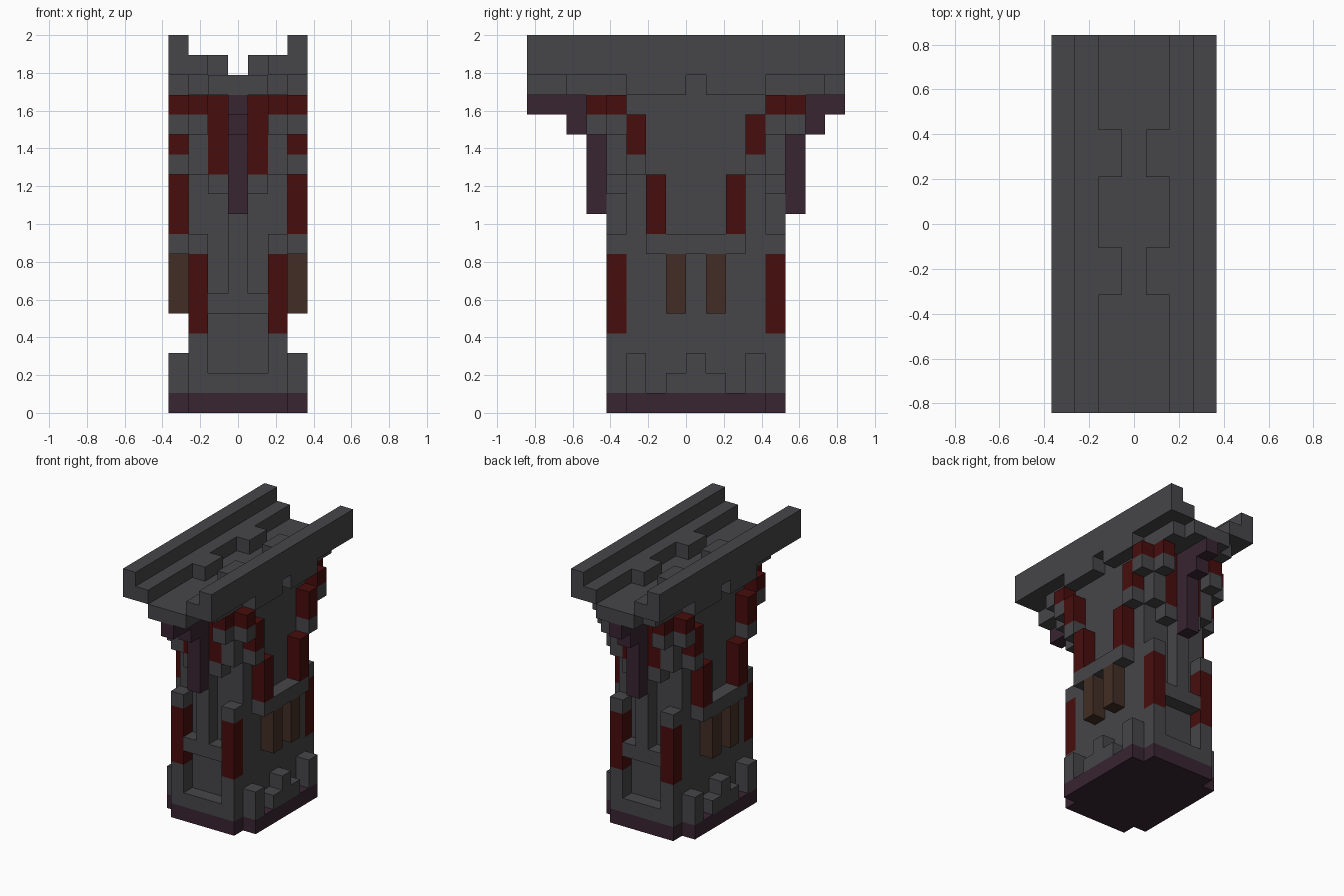
import bpy
import bmesh
from mathutils import Matrix, Vector

if "Cube" in bpy.data.objects:
    bpy.data.objects.remove(bpy.data.objects["Cube"], do_unlink=True)

UNIT = 2 / 19        # edge of one block
MID = 8              # middle row of the tower, front to back
HALF_DEPTH = 8       # rows from the front end to the centre


def material(name, colour):
    mat = bpy.data.materials.new(name)
    mat.use_nodes = True
    mat.diffuse_color = (*colour, 1)
    bsdf = next(n for n in mat.node_tree.nodes if n.type == "BSDF_PRINCIPLED")
    bsdf.inputs["Base Color"].default_value = (*colour, 1)
    bsdf.inputs["Roughness"].default_value = 0.9
    return mat


STONE = material("dark grey stone", (0.061, 0.059, 0.065))
RED = material("deep red", (0.064, 0.004, 0.004))
PURPLE = material("dark purple", (0.04, 0.018, 0.03))
BROWN = material("brown", (0.055, 0.027, 0.018))


def variants(box, sides, ends):
    """The box with its copies on the other side and at the other end."""
    (xa, xb), (ya, yb), z = box
    xs = {(xa, xb), (-xb, -xa)} if sides else {(xa, xb)}
    ys = {(ya, yb), (2 * MID - yb, 2 * MID - ya)} if ends else {(ya, yb)}
    return [(x, y, z) for x in sorted(xs) for y in sorted(ys)]


def part(name, mat, *boxes, sides=True, ends=True):
    """One object from boxes given as inclusive block ranges in x, y and z."""
    bm = bmesh.new()
    for box in boxes:
        for x, y, z in variants(box, sides, ends):
            size = Vector([b - a + 1 for a, b in (x, y, z)]) * UNIT
            centre = Vector((sum(x) / 2,
                             (sum(y) + 1) / 2 - HALF_DEPTH,
                             (sum(z) + 1) / 2)) * UNIT
            bmesh.ops.create_cube(
                bm, size=1, matrix=Matrix.Translation(centre) @ Matrix.Diagonal((*size, 1)))
    mesh = bpy.data.meshes.new(name)
    bm.to_mesh(mesh)
    bm.free()
    mesh.materials.append(mat)
    obj = bpy.data.objects.new(name, mesh)
    bpy.context.collection.objects.link(obj)
    return obj


# Base and core
part("base_plinth", PURPLE, ((-2, 2), (4, 12), (0, 0)), ((3, 3), (5, 11), (0, 0)))
part("tower_core", STONE, ((-2, 2), (5, 11), (1, 15)))

# Front and back walls
part("end_sill", STONE, ((-1, 1), (4, 4), (1, 1)))
part("corner_footing", STONE, ((2, 2), (4, 4), (1, 3)))
part("corner_banner", RED, ((2, 2), (4, 4), (4, 7)))
part("corner_cap", STONE, ((2, 2), (4, 4), (8, 8)))
part("end_crossbar", STONE, ((-1, 1), (4, 4), (5, 5)))
part("end_rib", STONE, ((0, 0), (4, 4), (6, 15)))
part("end_upper_banner", RED, ((1, 1), (4, 4), (12, 15)))
part("end_banner_foot", STONE, ((1, 1), (4, 4), (11, 11)))

# Side walls
part("side_footing", STONE, ((3, 3), (5, 5), (1, 2)),
     ((3, 3), (7, 7), (1, 1)), ((3, 3), (8, 8), (1, 2)))
part("side_hanging", BROWN, ((3, 3), (7, 7), (5, 7)))
part("side_ledge", STONE, ((3, 3), (6, 10), (8, 8)))
part("side_lower_banner", RED, ((3, 3), (6, 6), (9, 11)))
part("side_bracket", STONE, ((3, 3), (5, 5), (12, 12)))
part("side_upper_banner", RED, ((3, 3), (5, 5), (13, 14)))

# Stepped brackets below the platform
part("corner_corbel", STONE, ((2, 2), (4, 4), (12, 14)),
     ((2, 2), (3, 3), (14, 14)), ((3, 3), (4, 4), (14, 14)))
part("corner_trim", RED, ((2, 2), (3, 4), (15, 15)), ((3, 3), (4, 4), (15, 15)))

# Hanging beaks at both ends
part("end_beak", PURPLE, ((0, 0), (3, 3), (10, 15)), ((0, 0), (2, 2), (14, 15)))
part("front_beak_tip", PURPLE, ((0, 0), (0, 1), (15, 15)), ends=False)
part("back_beak_tip", PURPLE, ((0, 0), (15, 15), (15, 15)), ends=False)

# Platform with its raised edges
part("platform_floor", STONE, ((-1, 1), (0, 15), (16, 16)), ends=False)
part("platform_support", STONE, ((2, 2), (2, 14), (16, 16)))
part("side_support", STONE, ((3, 3), (5, 7), (16, 16)))
part("platform_step", STONE, ((2, 2), (0, 15), (16 + 1, 16 + 1)), ends=False)
part("step_block", STONE, ((1, 1), (5, 6), (17, 17)))
part("platform_rail", STONE, ((3, 3), (0, 15), (17, 18)), ends=False)
